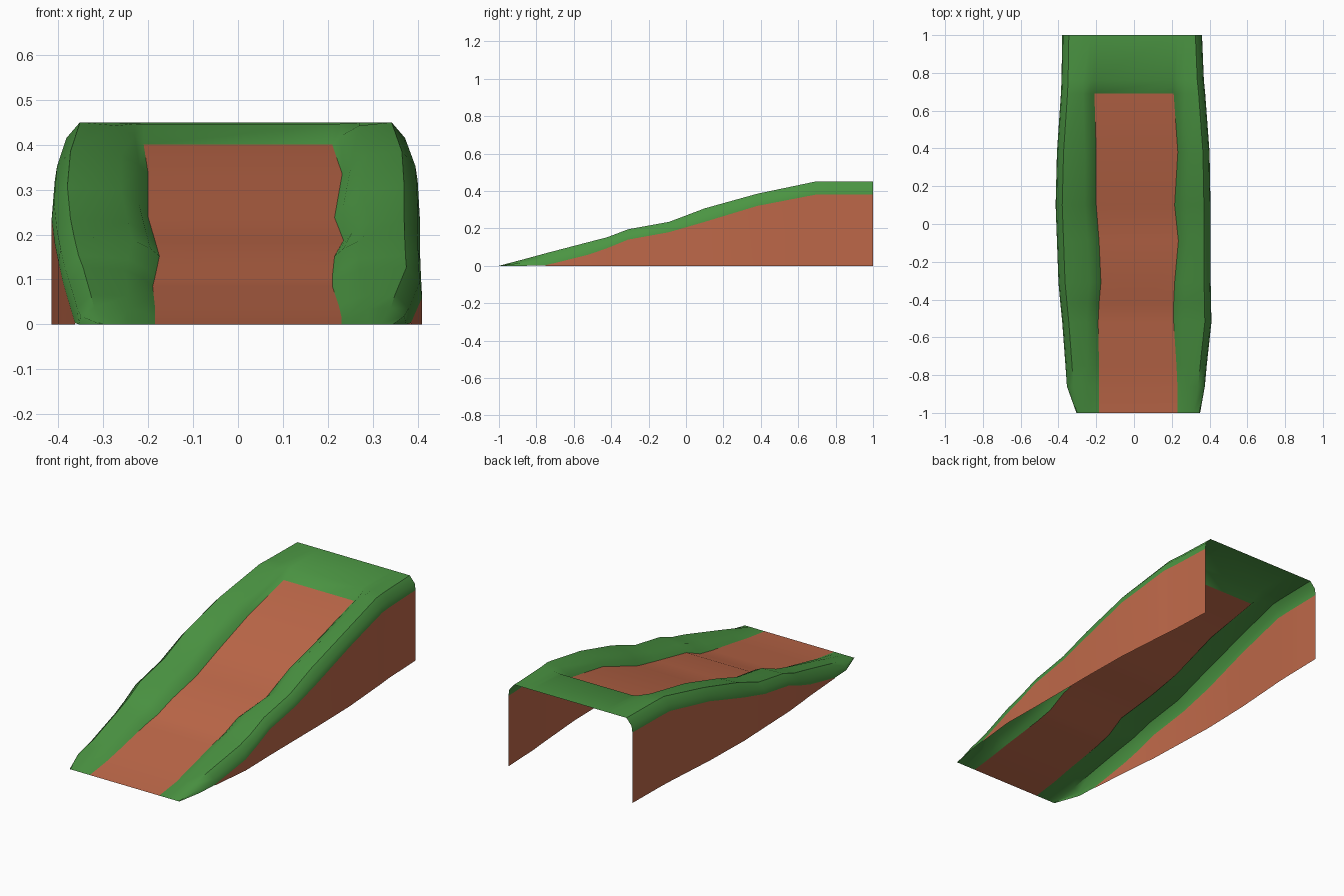
import bpy, math

if "Cube" in bpy.data.objects:
    bpy.data.objects.remove(bpy.data.objects["Cube"])

def material(name, rgb):
    m = bpy.data.materials.new(name)
    m.diffuse_color = (*rgb, 1)
    m.use_nodes = True
    m.node_tree.nodes["Principled BSDF"].inputs["Base Color"].default_value = m.diffuse_color
    return m

GRASS = material("grass green", (0.07, 0.30, 0.055))
DIRT = material("dirt brown", (0.52, 0.14, 0.067))

def build(name, verts, faces, mat, angle=40):
    me = bpy.data.meshes.new(name)
    me.from_pydata(verts, [], faces)
    me.materials.append(mat)
    ob = bpy.data.objects.new(name, me)
    bpy.context.collection.objects.link(ob)
    bpy.ops.object.select_all(action='DESELECT')
    ob.select_set(True)
    bpy.context.view_layer.objects.active = ob
    bpy.ops.object.shade_smooth_by_angle(angle=math.radians(angle))
    return ob

def grid(rows, keep=lambda r, c: True):
    n = len(rows[0])
    verts = [v for row in rows for v in row]
    faces = [(r*n+c, r*n+c+1, (r+1)*n+c+1, (r+1)*n+c)
             for r in range(len(rows)-1) for c in range(n-1) if keep(r, c)]
    return verts, faces

# stations: y, outer left, inner left, inner right, outer right, skirt z, crest z, path z
S = [(-1.00, -.305, -.185, .23, .35, 0, 0, 0),
     (-.86, -.355, -.185, .23, .375, 0, .037, .018),
     (-.75, -.363, -.185, .225, .385, .003, .067, .04),
     (-.52, -.38, -.19, .21, .41, .06, .127, .085),
     (-.42, -.39, -.185, .21, .408, .095, .153, .105),
     (-.31, -.40, -.175, .215, .406, .14, .195, .152),
     (-.09, -.408, -.185, .235, .405, .18, .235, .187),
     (.10, -.415, -.20, .215, .405, .235, .307, .238),
     (.38, -.408, -.20, .232, .40, .32, .385, .335),
     (.69, -.387, -.21, .21, .377, .38, .45, .40),
     (.76, -.384, -.21, .21, .37, .38, .45, .445),
     (1.00, -.38, -.21, .21, .36, .38, .45, .45)]
PATH_END = 9

# grass banks, rounded outside, dipping to the path, joined by the top deck
rows = []
for y, ol, il, ir, orr, zs, zt, zp in S:
    h = zt - zs
    def bank(o, i, s):
        return [(o, y, zs), (o - s*.005, y, zs + h*.5), (o - s*.035, y, zt),
                (i + s*.06, y, zt - (zt-zp)*.15), (i + s*.02, y, zp + (zt-zp)*.4), (i, y, zp)]
    rows.append(bank(ol, il, -1) + bank(orr, ir, 1)[::-1])
build("grass_banks", *grid(rows, lambda r, c: c != 5 or r >= PATH_END), GRASS)

# sunken dirt path
rows = [[(il + (ir-il)*t/4, y, zp) for t in range(5)]
        for y, ol, il, ir, orr, zs, zt, zp in S[:PATH_END+1]]
build("dirt_path", *grid(rows), DIRT)

# dirt side walls, open at the back and below
for name, k in (("left_wall", 1), ("right_wall", 4)):
    rows = [[(s[k], s[0], 0), (s[k], s[0], s[5])] for s in S[2:]]
    if k == 1:
        rows = [r[::-1] for r in rows]
    build(name, *grid(rows), DIRT)
